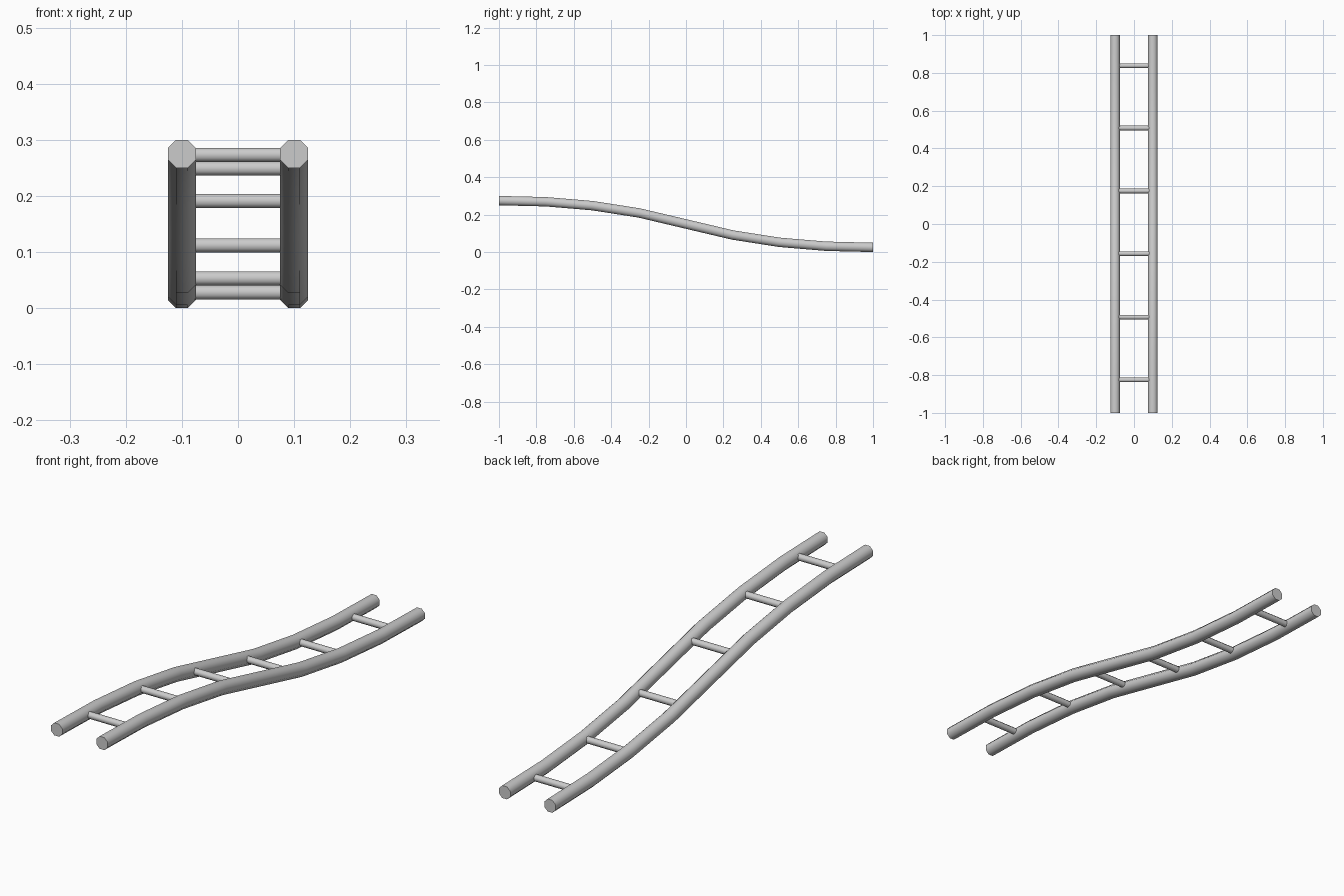
import bpy, bmesh, math
from mathutils import Vector

if "Cube" in bpy.data.objects:
    bpy.data.objects.remove(bpy.data.objects["Cube"])


def tube(name, path, radius, sides=8):
    """Capped tube swept along a path; side flats sit at the given radius."""
    bm = bmesh.new()
    circum = radius / math.cos(math.pi / sides)
    rings = []
    for i, p in enumerate(path):
        t = (path[min(i + 1, len(path) - 1)] - path[max(i - 1, 0)]).normalized()
        if i in (0, len(path) - 1) and abs(t.y) > 0.5:
            t = Vector((0, 1, 0))
        u = Vector((1, 0, 0)) if abs(t.x) < 0.5 else Vector((0, 1, 0))
        v = t.cross(u).normalized()
        ring = []
        for k in range(sides):
            a = 2 * math.pi * (k + 0.5) / sides
            ring.append(bm.verts.new(p + circum * (math.cos(a) * u + math.sin(a) * v)))
        rings.append(ring)
    for a, b in zip(rings, rings[1:]):
        for k in range(sides):
            n = (k + 1) % sides
            bm.faces.new((a[k], a[n], b[n], b[k]))
    bm.faces.new(rings[0])
    bm.faces.new(rings[-1])
    bmesh.ops.recalc_face_normals(bm, faces=bm.faces)
    mesh = bpy.data.meshes.new(name)
    bm.to_mesh(mesh)
    bm.free()
    ob = bpy.data.objects.new(name, mesh)
    bpy.context.collection.objects.link(ob)
    bpy.ops.object.select_all(action='DESELECT')
    ob.select_set(True)
    bpy.context.view_layer.objects.active = ob
    bpy.ops.object.shade_smooth_by_angle(angle=math.radians(60))
    return ob


# S-shaped centre line: half profile, point-mirrored about the middle
half = [(0, 0), (0.25, 0.059), (0.5, 0.098), (0.75, 0.119), (1, 0.125)]
profile = [(-y, 0.15 + d) for y, d in reversed(half)] + [(y, 0.15 - d) for y, d in half[1:]]

# Side rails
for side, x in (("left", -0.1), ("right", 0.1)):
    tube(side + "_rail", [Vector((x, y, z)) for y, z in profile], 0.025)

# Rungs
rungs = [(-0.825, 0.273), (-0.493, 0.249), (-0.157, 0.191),
         (0.175, 0.112), (0.508, 0.053), (0.838, 0.028)]
for i, (y, z) in enumerate(rungs):
    tube(f"rung_{i + 1}", [Vector((-0.1, y, z)), Vector((0.1, y, z))], 0.0125)
